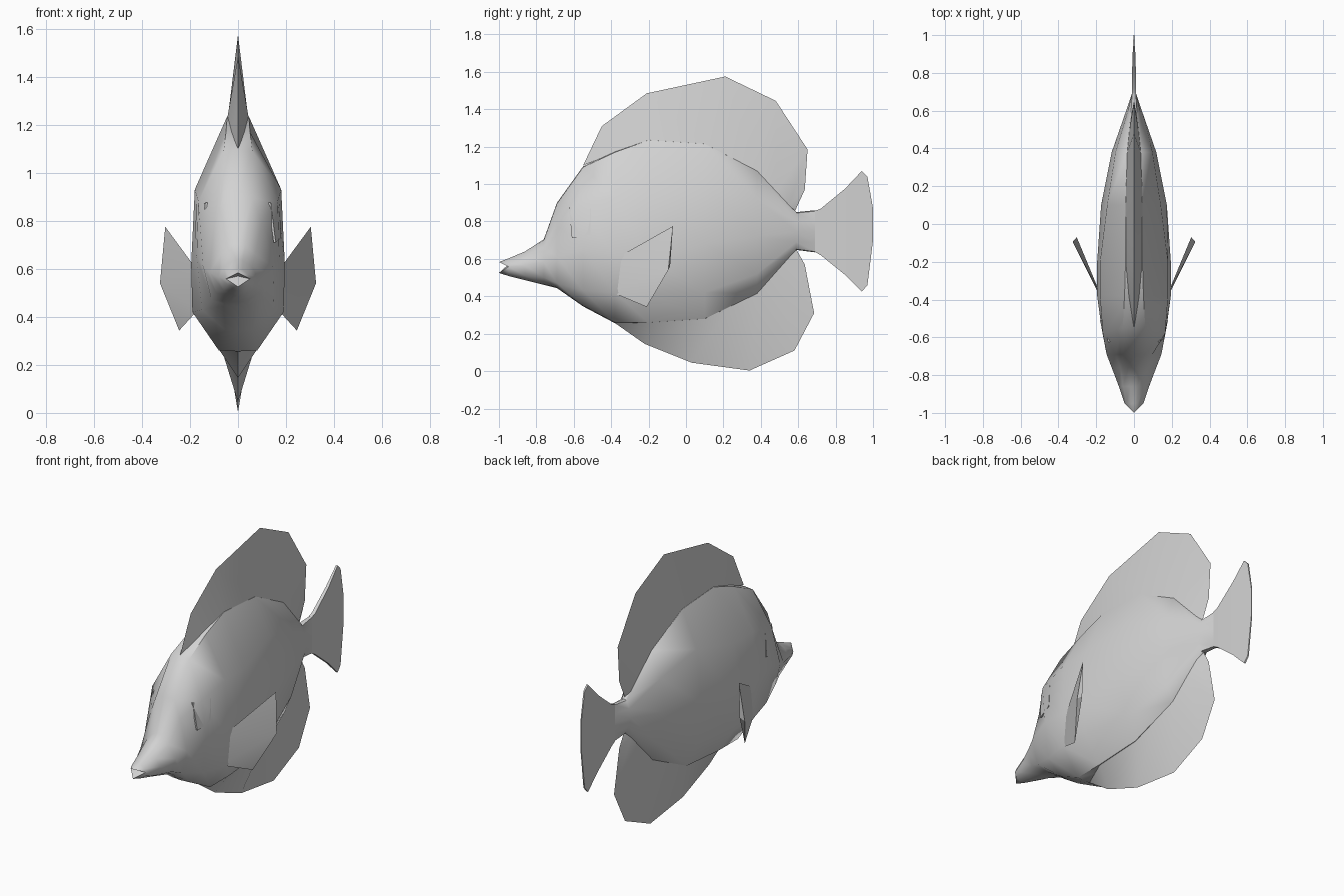
import bpy, bmesh, math

grey = bpy.data.materials.new("pale_grey")
grey.diffuse_color = (0.65, 0.65, 0.65, 1)


def make(name, verts, faces, angle=50):
    me = bpy.data.meshes.new(name)
    bm = bmesh.new()
    vs = [bm.verts.new(v) for v in verts]
    for f in faces:
        bm.faces.new([vs[i] for i in f])
    bmesh.ops.remove_doubles(bm, verts=bm.verts, dist=0.0005)
    bmesh.ops.recalc_face_normals(bm, faces=bm.faces)
    bm.to_mesh(me)
    bm.free()
    me.materials.append(grey)
    ob = bpy.data.objects.new(name, me)
    bpy.context.collection.objects.link(ob)
    bpy.ops.object.select_all(action='DESELECT')
    ob.select_set(True)
    bpy.context.view_layer.objects.active = ob
    bpy.ops.object.shade_smooth_by_angle(angle=math.radians(angle))
    return ob


# Body: cross-sections (y, then x/z pairs from back ridge to belly on one side)
sections = [
    (-0.95, (.018, .597), (.042, .577), (.05, .558), (.042, .533), (.015, .513)),
    (-0.86, (.020, .635), (.058, .61), (.080, .565), (.06, .51), (.02, .49)),
    (-0.76, (.030, .70), (.072, .66), (.118, .585), (.09, .50), (.03, .465)),
    (-0.69, (.060, .895), (.098, .79), (.145, .61), (.11, .47), (.04, .448)),
    (-0.55, (.060, 1.09), (.165, .88), (.172, .65), (.15, .43), (.06, .35)),
    (-0.38, (.050, 1.17), (.18, .93), (.195, .62), (.19, .42), (.08, .26)),
    (-0.20, (.045, 1.235), (.18, .93), (.195, .60), (.178, .41), (.08, .26)),
    (0.10, (.045, 1.215), (.142, 1.0), (.174, .68), (.145, .42), (.075, .28)),
    (0.38, (.037, 1.07), (.098, .92), (.118, .72), (.09, .52), (.045, .415)),
    (0.59, (.016, .845), (.035, .80), (.045, .745), (.035, .69), (.016, .652)),
    (0.69, (.010, .855), (.011, .80), (.011, .745), (.011, .69), (.010, .639)),
]
verts, faces = [], []
N = 12
for y, *p in sections:
    half = [(x, y - (.03 if (y, x) == (-.55, .165) else 0), z) for x, z in p]
    verts += [(0, y, p[0][1] + .005)] + half + [(0, y, p[-1][1] - .004)]
    verts += [(-a, b, c) for a, b, c in reversed(half)]
for r in range(len(sections) - 1):
    for i in range(N):
        j = (i + 1) % N
        faces.append((r * N + i, r * N + j, (r + 1) * N + j, (r + 1) * N + i))
faces.append(range((len(sections) - 1) * N, len(sections) * N))

# Open mouth: pointed upper and lower lips around a notch
up, low, notch = len(verts), len(verts) + 1, len(verts) + 2
verts += [(0, -1, .583), (0, -1, .525), (0, -.95, .57)]
for i in range(N):
    tip = up if i < 3 or i >= 9 else low
    faces.append((i, (i + 1) % N, tip))
for corner in (3, 9):
    faces += [(corner, up, notch), (corner, notch, low)]
make("body", verts, faces)


# Wedge fins: thick at the base, sharp at the rim, base sunk slightly into the body
def wedge_fin(name, rim, base, sink):
    n = len(rim)
    v = [(0, y, z) for y, z in rim]
    for s in (1, -1):
        v += [(s * w, y, z + (sink if w else 0)) for w, y, z in base]
    f = []
    for i in range(n - 1):
        f.append((i, i + 1, n + i + 1, n + i))
        f.append((i, i + 1, 2 * n + i + 1, 2 * n + i))
    return make(name, v, f)


wedge_fin("back_fin",
          [(-.55, 1.10), (-.45, 1.31), (-.21, 1.485), (.21, 1.575),
           (.48, 1.445), (.65, 1.185), (.635, .97), (.58, .85)],
          [(0, -.55, 1.10), (.028, -.38, 1.17), (.044, -.20, 1.235), (.0445, .10, 1.215),
           (.036, .38, 1.07), (.026, .48, .963), (.019, .55, .888), (0, .58, .85)], -.004)
wedge_fin("belly_fin",
          [(-.38, .257), (-.22, .145), (.03, .045), (.34, .003),
           (.58, .11), (.685, .31), (.635, .57), (.59, .65)],
          [(.079, -.38, .26), (.079, -.20, .26), (.074, .10, .28), (.059, .24, .348),
           (.044, .38, .415), (.031, .48, .528), (.02, .55, .607), (0, .59, .65)], .004)

# Tail fin: thin fan
top = [(.69, .857), (.72, .868), (.85, .975), (.94, 1.07), (.97, 1.04), (1, .87)]
bottom = [(1, .70), (.97, .46), (.94, .425), (.85, .515), (.72, .62), (.69, .637)]
fan = top + bottom
n = len(fan)
tv = [(s * (.011 - .008 * max(0, y - .8) / .2), y, z) for s in (1, -1) for y, z in fan]
tf = [(i, (i + 1) % n, n + (i + 1) % n, n + i) for i in range(n - 1)]
for k in (0, n):
    tf += [(k + i, k + i + 1, k + n - 2 - i, k + n - 1 - i) for i in range(n // 2 - 1)]
make("tail_fin", tv, tf)

# Side fins and eye plates, mirrored left and right
for side, s in (("right", 1), ("left", -1)):
    pts = [(.172, -.385, .597), (.303, -.07, .775), (.325, -.095, .54),
           (.245, -.21, .343), (.170, -.405, .425), (.298, -.085, .56)]
    make(side + "_side_fin", [(s * x, y, z) for x, y, z in pts],
         [(0, 1, 2), (0, 2, 4), (2, 3, 4), (0, 1, 5), (0, 5, 4), (5, 3, 4),
          (1, 2, 5), (2, 3, 5)], 30)
    eye = [(.136, -.625, .875), (.172, -.51, .87), (.180, -.51, .73), (.157, -.61, .71)]
    inner = [(x - .009, y, z) for x, y, z in eye]
    make(side + "_eye_plate", [(s * x, y, z) for x, y, z in eye + inner],
         [(0, 1, 2, 3), (4, 5, 6, 7)] + [(i, (i + 1) % 4, 4 + (i + 1) % 4, 4 + i)
                                        for i in range(4)], 30)
